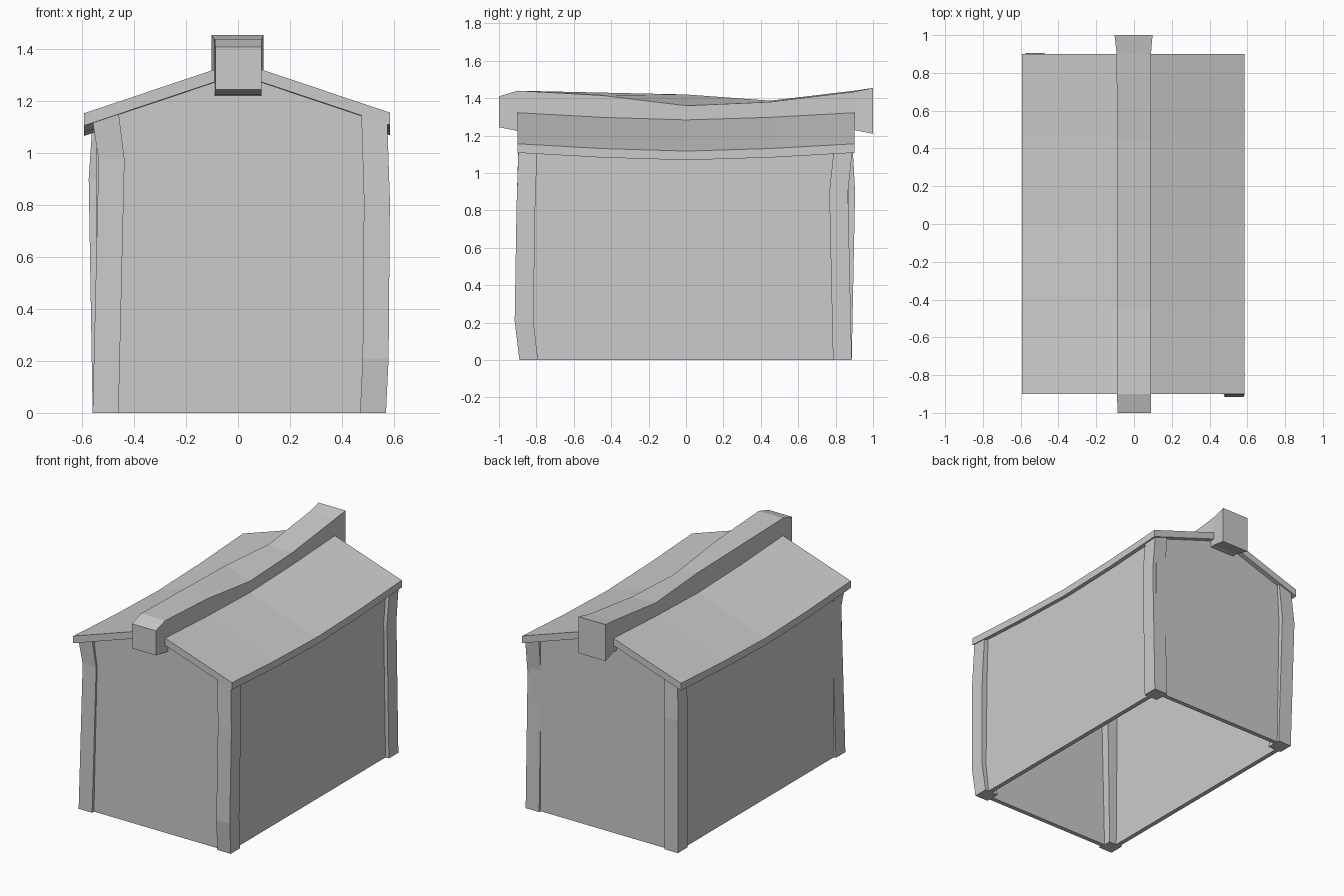
import bpy, bmesh

if "Cube" in bpy.data.objects:
    bpy.data.objects.remove(bpy.data.objects["Cube"])

STATIONS = [(-0.9, 1.0), (-0.45, 0.35), (0, 0), (0.45, 0.35), (0.9, 1.0)]


def loft(name, rings):
    """Skin a list of equal-length point rings and cap both ends."""
    bm = bmesh.new()
    rows = [[bm.verts.new(p) for p in ring] for ring in rings]
    n = len(rows[0])
    for a, b in zip(rows, rows[1:]):
        for i in range(n):
            j = (i + 1) % n
            bm.faces.new((a[i], a[j], b[j], b[i]))
    bm.faces.new(rows[0])
    bm.faces.new(rows[-1])
    bmesh.ops.recalc_face_normals(bm, faces=bm.faces)
    mesh = bpy.data.meshes.new(name)
    bm.to_mesh(mesh)
    bm.free()
    obj = bpy.data.objects.new(name, mesh)
    bpy.context.collection.objects.link(obj)
    return obj


def under(x, lift=1.0):
    """Height of the roof underside; lift is 0 at the sagging middle."""
    return 1.068 + 0.039 * lift + 0.335 * (0.59 - abs(x))


# Sagging roof: chevron section swept front to back
roof = []
for y, lift in STATIONS:
    xs = (-0.593, 0, 0.586)
    low = [(x, y, under(x, lift)) for x in xs]
    high = [(x, y, under(x, lift) + 0.048) for x in reversed(xs)]
    roof.append(low + high)
loft("roof", roof)

# Warped ridge beam: y, left x, right x, bottom, left top, right top
beam = [
    (-1.0, -0.087, 0.09, 1.245, 1.41, 1.41),
    (-0.9, -0.09, 0.09, 1.225, 1.44, 1.44),
    (-0.45, -0.09, 0.088, 1.20, 1.43, 1.415),
    (0.0, -0.09, 0.088, 1.19, 1.42, 1.36),
    (0.45, -0.09, 0.088, 1.20, 1.387, 1.38),
    (0.9, -0.092, 0.09, 1.23, 1.44, 1.435),
    (1.0, -0.103, 0.098, 1.21, 1.455, 1.455),
]
loft("ridge_beam", [[(l, y, b), (r, y, b), (r, y, rt), (l, y, lt)]
                    for y, l, r, b, lt, rt in beam])

# Thin walls, open underneath
OUT, IN = 0.545, 0.515
for side, s in (("left", -1), ("right", 1)):
    rings = []
    for y, lift in STATIONS:
        y *= 0.87 / 0.9
        rings.append([(s * OUT, y, 0), (s * IN, y, 0),
                      (s * IN, y, under(IN, lift) + 0.01),
                      (s * OUT, y, under(OUT, lift) + 0.01)])
    loft(side + "_wall", rings)
for side, s in (("front", -1), ("back", 1)):
    loft(side + "_gable_wall", [
        [(-OUT, s * y, 0), (OUT, s * y, 0), (OUT, s * y, under(OUT)),
         (0, s * y, under(0)), (-OUT, s * y, under(OUT))]
        for y in (0.87, 0.84)])

# Crooked corner posts: base centre, then bends as (z, dx, dy); last is the top
posts = {
    "front_left": (-0.51, -0.84, [(0, 0, 0), (0.975, 0.023, 0.01), (None, 0, 0)]),
    "front_right": (0.52, -0.841, [(0, 0, 0), (0.21, 0.01, -0.025),
                                   (0.82, 0.015, -0.015), (None, 0.005, -0.005)]),
    "back_left": (-0.51, 0.836, [(0, 0, 0), (0.9, -0.015, 0.018), (None, 0, 0.004)]),
    "back_right": (0.52, 0.836, [(0, 0, 0), (0.9, 0.0, -0.02), (None, 0, 0.004)]),
}
h = 0.05
for name, (cx, cy, bends) in posts.items():
    rings = []
    for z, dx, dy in bends:
        ring = []
        for sx, sy in ((-1, -1), (1, -1), (1, 1), (-1, 1)):
            x, y = cx + dx + sx * h, cy + dy + sy * h
            ring.append((x, y, under(x) + 0.008 if z is None else z))
        rings.append(ring)
    loft(name + "_post", rings)
